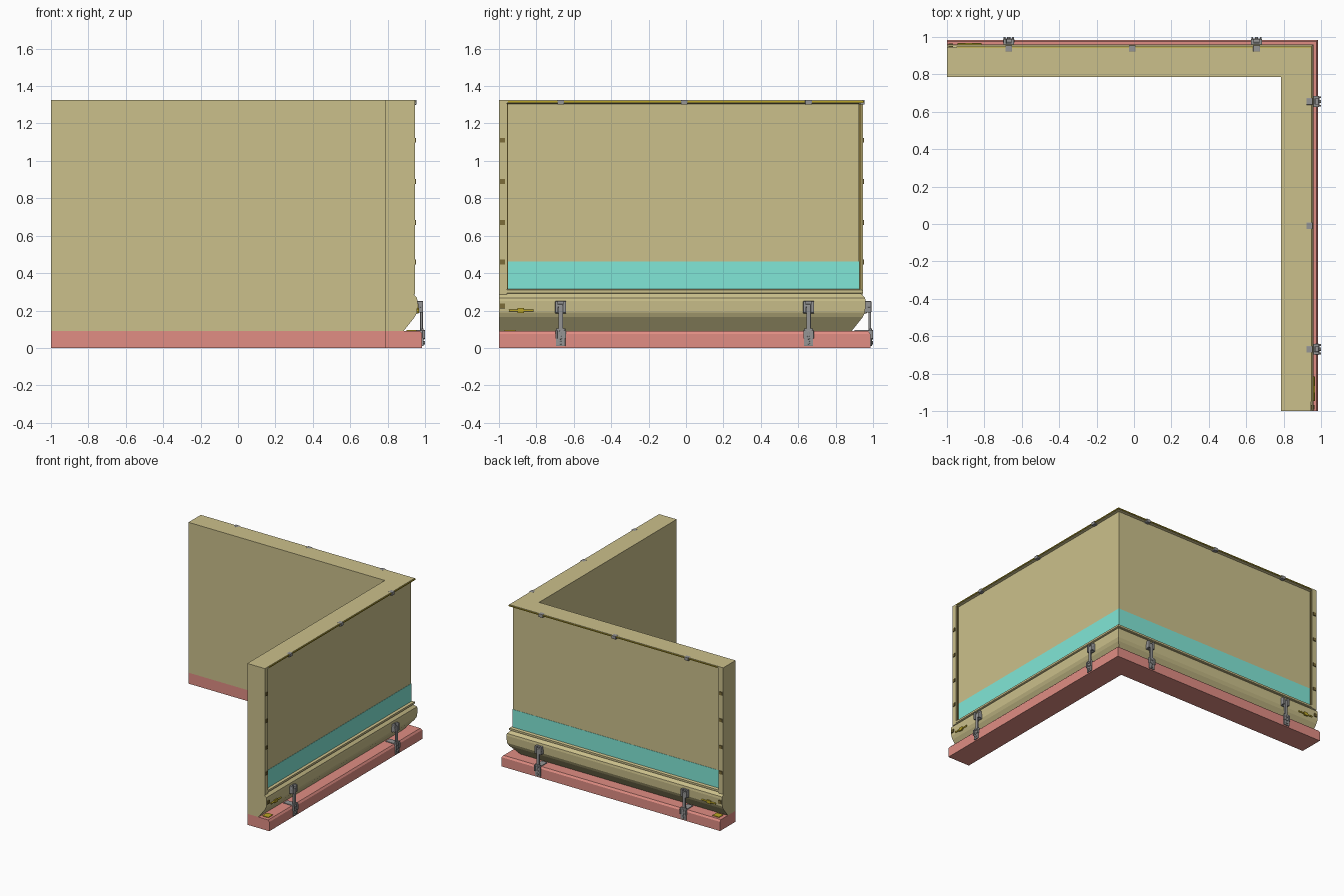
import bpy, bmesh
from mathutils import Matrix, Vector

if "Cube" in bpy.data.objects:
    bpy.data.objects.remove(bpy.data.objects["Cube"])


def material(name, rgb):
    m = bpy.data.materials.new(name)
    m.diffuse_color = (*rgb, 1)
    m.use_nodes = True
    m.node_tree.nodes["Principled BSDF"].inputs["Base Color"].default_value = m.diffuse_color
    return m


KHAKI = material("khaki", (0.60, 0.53, 0.26))
PINK = material("base_red", (0.75, 0.27, 0.23))
CYAN = material("cyan_band", (0.22, 0.80, 0.68))
YELLOW = material("yellow_trim", (0.50, 0.38, 0.02))
BROWN = material("clip_brown", (0.20, 0.15, 0.04))
GREY = material("latch_grey", (0.30, 0.30, 0.30))


def finish(name, bm, mat, bevel=0.0):
    bmesh.ops.recalc_face_normals(bm, faces=bm.faces[:])
    me = bpy.data.meshes.new(name)
    bm.to_mesh(me)
    bm.free()
    me.materials.append(mat)
    ob = bpy.data.objects.new(name, me)
    bpy.context.collection.objects.link(ob)
    if bevel:
        b = ob.modifiers.new("bevel", "BEVEL")
        b.width, b.segments = bevel, 2
    return ob


def sweep(name, profile, mat, end=-1.0):
    # profile (d, z) follows the L: right wing, mitred corner, back wing
    bm = bmesh.new()
    rings = [[bm.verts.new(f(d) + (z,)) for d, z in profile]
             for f in (lambda d: (d, end), lambda d: (d, d), lambda d: (end, d))]
    n = len(profile)
    for a, b in zip(rings, rings[1:]):
        for i in range(n):
            j = (i + 1) % n
            bm.faces.new((a[i], a[j], b[j], b[i]))
    bm.faces.new(rings[0])
    bm.faces.new(rings[-1])
    return finish(name, bm, mat)


def box(bm, lo, hi):
    lo, hi = Vector(lo), Vector(hi)
    bmesh.ops.create_cube(bm, size=1, matrix=Matrix.Translation((lo + hi) / 2)
                          @ Matrix.Diagonal((*(hi - lo), 1)))


def rod(bm, centre, radius, length, axis):
    rot = Vector((0, 0, 1)).rotation_difference(Vector(axis)).to_matrix().to_4x4()
    bmesh.ops.create_cone(bm, cap_ends=True, segments=12, radius1=radius, radius2=radius,
                          depth=length, matrix=Matrix.Translation(centre) @ rot)


def both_wings(name, build, mat, bevel=0.0):
    # right wing part plus its reflection across the corner diagonal
    for wing in ("right", "back"):
        bm = bmesh.new()
        build(bm)
        if wing == "back":
            for v in bm.verts:
                v.co.x, v.co.y = v.co.y, v.co.x
        finish(f"{wing}_{name}", bm, mat, bevel)


# base
sweep("base", [(0.785, 0), (0.985, 0), (0.985, 0.075), (0.975, 0.09), (0.785, 0.09)], PINK)

# wall with ledge, recessed panel and top lip
sweep("wall", [(0.785, 0.09), (0.885, 0.09), (0.945, 0.165), (0.957, 0.19),
               (0.96, 0.25), (0.957, 0.268), (0.945, 0.28), (0.935, 0.29),
               (0.945, 0.294), (0.945, 0.31), (0.925, 0.315), (0.925, 1.305),
               (0.945, 1.31), (0.945, 1.325), (0.785, 1.325)], KHAKI)

# cyan band and yellow top trim
sweep("cyan_band", [(0.92, 0.316), (0.927, 0.316), (0.927, 0.462), (0.92, 0.462)], CYAN, -0.957)
sweep("top_trim", [(0.94, 1.313), (0.95, 1.313), (0.95, 1.321), (0.94, 1.321)], YELLOW, -0.95)


# end posts
def end_post(bm):
    box(bm, (0.90, -1, 0.285), (0.945, -0.957, 1.325))


both_wings("end_post", end_post, KHAKI)


# inner edge strips of the end posts
def post_bead(bm):
    box(bm, (0.92, -0.96, 0.315), (0.938, -0.952, 1.305))


both_wings("post_bead", post_bead, BROWN)


# clips up the end posts
def post_clips(bm):
    for z in (0.225, 0.46, 0.67, 0.89, 1.11):
        x = 0.955 if z < 0.3 else 0.94
        box(bm, (x, -0.993, z - 0.013), (x + 0.011, -0.967, z + 0.013))


both_wings("post_clips", post_clips, BROWN)


# clips under the top lip
def top_clips(bm):
    for y in (-0.67, -0.01, 0.655):
        box(bm, (0.922, y - 0.018, 1.30), (0.954, y + 0.018, 1.326))


both_wings("top_clips", top_clips, GREY, 0.002)


# yellow ledge pins and base tabs
def ledge_pin(bm):
    rod(bm, (0.961, -0.88, 0.20), 0.006, 0.13, (0, 1, 0))
    box(bm, (0.953, -0.90, 0.187), (0.967, -0.865, 0.213))
    box(bm, (0.90, -0.97, 0.09), (0.955, -0.91, 0.095))


both_wings("ledge_pin", ledge_pin, YELLOW)


# latches joining base and ledge
def latches(bm):
    for y in (-0.67, 0.655):
        # hook with two cheeks
        for s in (-1, 1):
            box(bm, (0.952, y + s * 0.021 - 0.008, 0.19), (0.99, y + s * 0.021 + 0.008, 0.25))
        box(bm, (0.952, y - 0.029, 0.185), (0.965, y + 0.029, 0.25))
        rod(bm, (0.978, y, 0.225), 0.009, 0.06, (0, 1, 0))
        # pull rod
        box(bm, (0.974, y - 0.012, 0.09), (0.988, y + 0.012, 0.23))
        # bracket over the base top and body on its face
        box(bm, (0.90, y - 0.025, 0.09), (0.99, y + 0.025, 0.097))
        box(bm, (0.98, y - 0.025, 0.01), (0.993, y + 0.025, 0.105))
        for z in (0.028, 0.055, 0.085):
            rod(bm, (0.993, y, z), 0.009, 0.014, (1, 0, 0))
        for s in (-1, 1):
            box(bm, (0.985, y + s * 0.023 - 0.005, 0.05), (1.0, y + s * 0.023 + 0.005, 0.095))


both_wings("latches", latches, GREY, 0.002)
